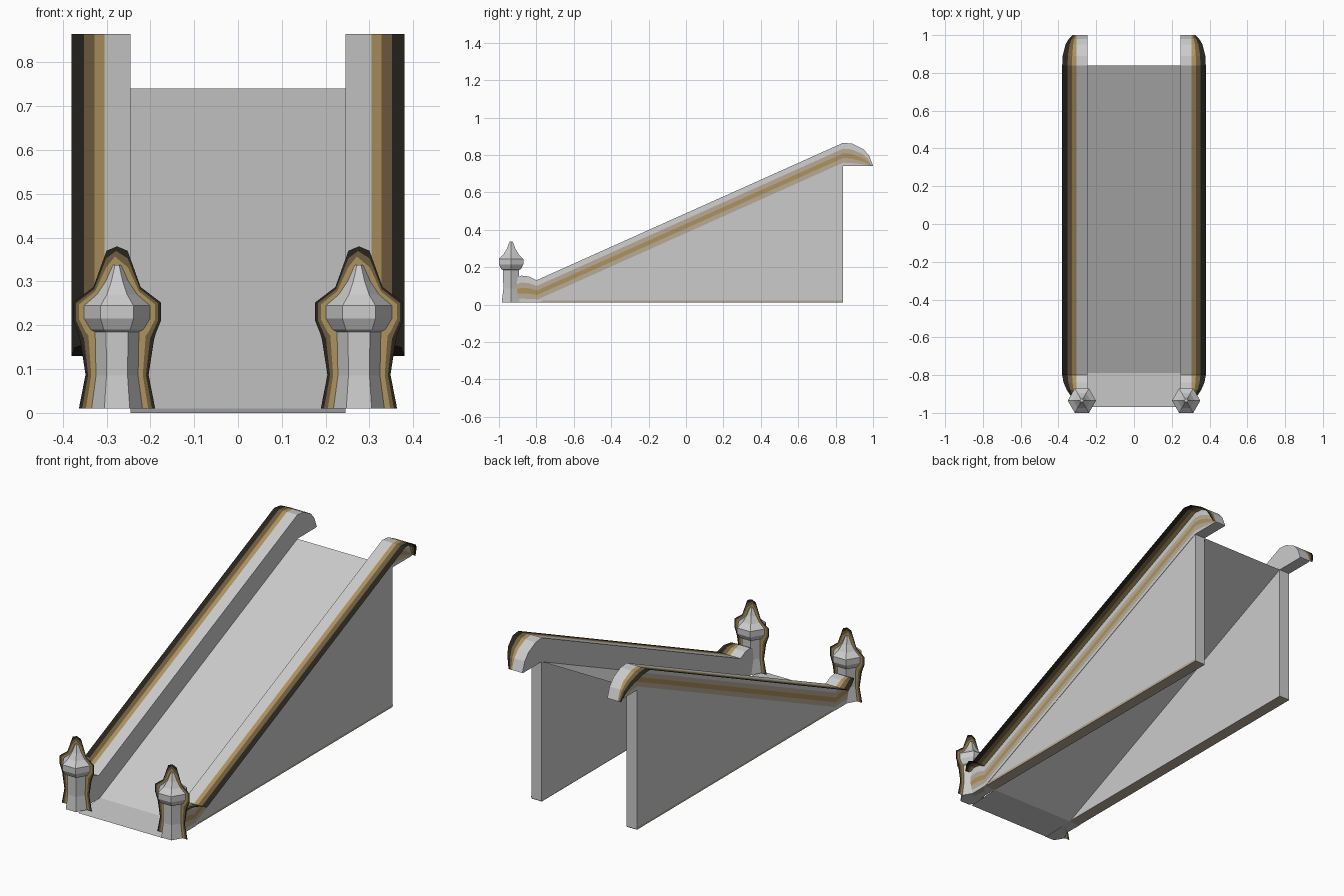
import bpy, bmesh, math

if "Cube" in bpy.data.objects:
    bpy.data.objects.remove(bpy.data.objects["Cube"])


def material(name, rgb):
    m = bpy.data.materials.new(name)
    m.diffuse_color = (*rgb, 1)
    m.use_nodes = True
    m.node_tree.nodes["Principled BSDF"].inputs["Base Color"].default_value = m.diffuse_color
    return m


STONE = material("stone", (0.6, 0.6, 0.58))
TAN = material("tan", (0.48, 0.41, 0.31))
GOLD = material("gold", (0.42, 0.29, 0.11))
BROWN = material("brown", (0.16, 0.11, 0.05))
BLACK = material("black", (0.02, 0.018, 0.012))


def finish(name, bm, mats=()):
    bmesh.ops.recalc_face_normals(bm, faces=bm.faces)
    me = bpy.data.meshes.new(name)
    bm.to_mesh(me)
    bm.free()
    for m in mats:
        me.materials.append(m)
    ob = bpy.data.objects.new(name, me)
    bpy.context.collection.objects.link(ob)
    return ob


def loft(name, rows, mats=(), strip_mats=None, closed=False, caps=False):
    """Skin quads between consecutive rows of points."""
    bm = bmesh.new()
    vs = [[bm.verts.new(p) for p in row] for row in rows]
    n = len(rows[0])
    for a, b in zip(vs, vs[1:]):
        for j in range(n if closed else n - 1):
            k = (j + 1) % n
            f = bm.faces.new((a[j], a[k], b[k], b[j]))
            f.material_index = strip_mats[j] if strip_mats else 0
    if caps:
        bm.faces.new(vs[0])
        bm.faces.new(vs[-1])
    return finish(name, bm, mats)


XI, XO = 0.245, 0.305          # inner and outer faces of the side walls
PX, PY = 0.276, -0.935         # post centre

# Sliding surface and the landing lip in front of it
loft("ramp_surface", [[(-XI, y, z), (XI, y, z)] for y, z in
                      ((-0.97, 0), (-0.79, 0.01), (0.84, 0.74))])

# Rail stations: top y, top z, bottom y, bottom z, width of outer fringe
RAIL = [(-0.91, 0.14, -0.91, 0.01, 0.03), (-0.88, 0.155, -0.88, 0.01, 0.05),
        (-0.84, 0.15, -0.84, 0.01, 0.068), (-0.80, 0.13, -0.79, 0.01, 0.075),
        (0.84, 0.865, 0.84, 0.74, 0.075), (0.89, 0.86, 0.87, 0.74, 0.073),
        (0.95, 0.83, 0.91, 0.74, 0.058), (0.98, 0.795, 0.95, 0.74, 0.04),
        (1.0, 0.742, 0.99, 0.74, 0.02)]

# Post profile (radius, z) and the flat outline behind it (half width, z)
POST = [(0.058, 0.01), (0.048, 0.085), (0.05, 0.185), (0.06, 0.19),
        (0.075, 0.215), (0.075, 0.245), (0.046, 0.27), (0.026, 0.3),
        (0.009, 0.338)]
HALO = [(0.087, 0.01), (0.072, 0.087), (0.084, 0.165), (0.088, 0.18),
        (0.1, 0.21), (0.1, 0.252), (0.054, 0.287), (0.024, 0.37),
        (0.0, 0.38)]

for s, side in ((-1, "left"), (1, "right")):
    # Triangular wall with a tan strip along its foot
    tri = [(-0.79, 0.012), (0.84, 0.012), (0.84, 0.74)]
    loft(side + "_wall", [[(s * x, y, z) for y, z in tri] for x in (XI, XO)],
         closed=True, caps=True)
    loft(side + "_wall_foot", [[(s * XI, y, 0.01), (s * XO, y, 0.01),
                                (s * (XO + 0.001), y, 0.022)]
                               for y in (-0.9, 0.84)], [TAN])

    # Rail with a gold band down its outer face
    rows = []
    for ty, tz, by, bz, w in RAIL:
        row = [(s * XI, by, bz), (s * XI, ty, tz), (s * XO, ty, tz)]
        for t in (0.25, 0.45, 0.65, 0.85, 1):
            row.append((s * (XO + 0.002), ty + (by - ty) * t, tz + (bz - tz) * t))
        rows.append(row)
    loft(side + "_rail", rows, [STONE, TAN, GOLD],
         [0, 0, 0, 1, 2, 1, 0, 0], closed=True, caps=True)

    # Thin dark fringe projecting from the rail's top outer edge
    loft(side + "_rail_fringe",
         [[(s * (XO + w * t), ty, tz) for t in (0, 0.3, 0.62, 1)]
          for ty, tz, by, bz, w in RAIL], [GOLD, BROWN, BLACK], [0, 1, 2])

    # Six-sided post
    loft(side + "_post",
         [[(s * PX + r * math.cos(math.pi * k / 3), PY + r * math.sin(math.pi * k / 3), z)
           for k in range(6)] for r, z in POST], [STONE], closed=True, caps=True)

    # Flat outline standing in the plane of the post
    outline = [(h * d, z, r * d, pz) for d, seq in ((-1, 1), (1, -1))
               for (h, z), (r, pz) in list(zip(HALO, POST))[::seq]]
    outline.pop(len(HALO))
    loft(side + "_post_outline",
         [[(s * PX + rx + (hx - rx) * t, PY, pz + (z - pz) * t)
           for t in (0, 0.45, 0.75, 1)] for hx, z, rx, pz in outline],
         [GOLD, BROWN, BLACK], [0, 1, 2])
